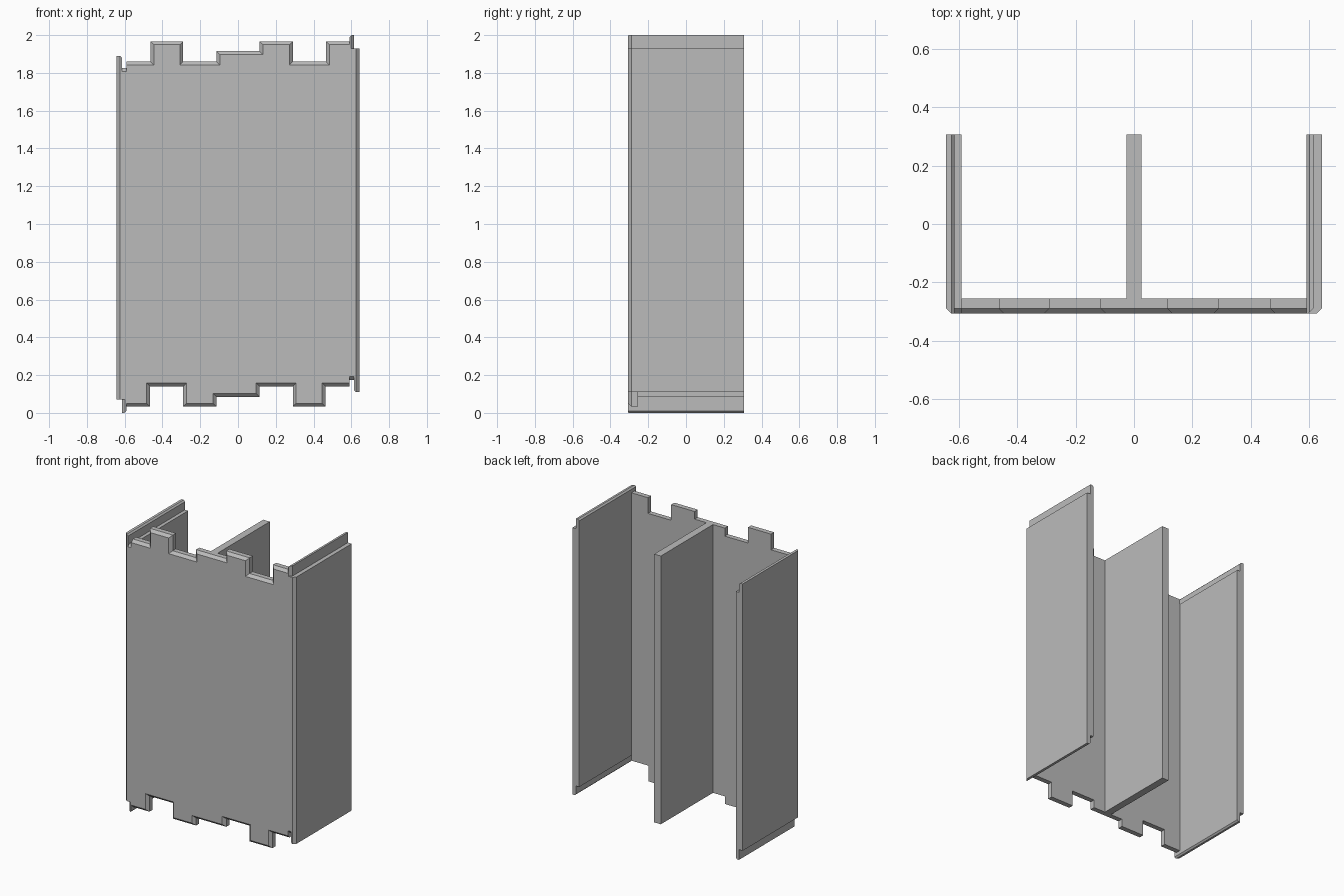
import bpy, bmesh
from mathutils import Matrix, Vector

cube = bpy.data.objects.get("Cube")
if cube:
    bpy.data.objects.remove(cube, do_unlink=True)

GREY = (0.5, 0.5, 0.5, 1)
grey = bpy.data.materials.new("plain_grey")
grey.use_nodes = True
grey.diffuse_color = GREY
grey.node_tree.nodes["Principled BSDF"].inputs["Base Color"].default_value = GREY

FRONT, BACK = -0.307, 0.307
PANEL_BACK = -0.255
CHAMFER = 0.018
INNER, STEP, OUTER = 0.591, 0.615, 0.643     # wall layers in x
# Half turn about the y axis through mid height
HALF_TURN = Matrix.Translation((0, 0, 2)) @ Matrix.Diagonal((-1, 1, -1, 1))


def finish(name, bm):
    bmesh.ops.recalc_face_normals(bm, faces=bm.faces[:])
    mesh = bpy.data.meshes.new(name)
    bm.to_mesh(mesh)
    bm.free()
    mesh.materials.append(grey)
    obj = bpy.data.objects.new(name, mesh)
    bpy.context.collection.objects.link(obj)
    return obj


def slab(name, low, high, cuts=(), matrix=None):
    """Box between two corners, with corners sliced off by (point, normal) planes."""
    low, high = Vector(low), Vector(high)
    bm = bmesh.new()
    place = Matrix.Translation((low + high) / 2) @ Matrix.Diagonal((high - low).to_4d())
    bmesh.ops.create_cube(bm, size=1, matrix=place)
    for point, normal in cuts:
        bmesh.ops.bisect_plane(bm, geom=bm.verts[:] + bm.edges[:] + bm.faces[:],
                               plane_co=point, plane_no=normal, clear_outer=True)
        open_edges = [e for e in bm.edges if e.is_boundary]
        bmesh.ops.holes_fill(bm, edges=open_edges, sides=0)
    if matrix:
        bm.transform(matrix)
    return finish(name, bm)


# Front panel: toothed outline, its lower edge is the upper edge turned half round
LOW, MID, HIGH = 1.86, 1.915, 1.967
steps = [(-INNER - CHAMFER, LOW), (-0.463, HIGH), (-0.29, LOW), (-0.114, MID),
         (0.114, HIGH), (0.29, LOW), (0.466, HIGH), (INNER + CHAMFER, None)]
top = []
for (x0, z), (x1, _) in zip(steps, steps[1:]):
    top += [(x0, z), (x1, z)]
outline = top + [(-x, 2 - z) for x, z in top]

bm = bmesh.new()
back = bm.faces.new([bm.verts.new((x, PANEL_BACK, z)) for x, z in reversed(outline)])
bm.normal_update()
new = bmesh.ops.extrude_face_region(bm, geom=[back], use_keep_orig=True)["geom"]
front = next(g for g in new if isinstance(g, bmesh.types.BMFace))
for v in front.verts:
    v.co.y = FRONT + CHAMFER
bm.normal_update()
bmesh.ops.inset_region(bm, faces=[front], thickness=CHAMFER, use_even_offset=True)
for v in front.verts:
    v.co.y = FRONT
for v in bm.verts:                            # square ends against the walls
    v.co.x = max(-INNER, min(INNER, v.co.x))
finish("front_panel", bm)

# Side walls: stepped layers with a tongue, the right one turned half round
for side, matrix in (("left", None), ("right", HALF_TURN)):
    slab(side + "_wall_outer_layer", (STEP, FRONT, 0.11), (OUTER, BACK, 1.93),
         [((OUTER, FRONT + CHAMFER, 0), (1, -1, 0)),
          ((STEP, 0, 0.12), (-1, 0, -1))], matrix)
    slab(side + "_wall_inner_layer", (INNER, FRONT, 0.175), (STEP, BACK, 1.93),
         [((0, FRONT + CHAMFER, 0.175), (0, -1, -1))], matrix)
    slab(side + "_wall_tongue", (INNER, FRONT, 1.93), (STEP, BACK, 2),
         [((STEP, FRONT + CHAMFER, 0), (1, -1, 0)),
          ((INNER, 0, 1.99), (-1, 0, 1))], matrix)

# Middle partition
slab("middle_partition", (-0.025, PANEL_BACK, 2 - MID), (0.025, BACK, MID))
